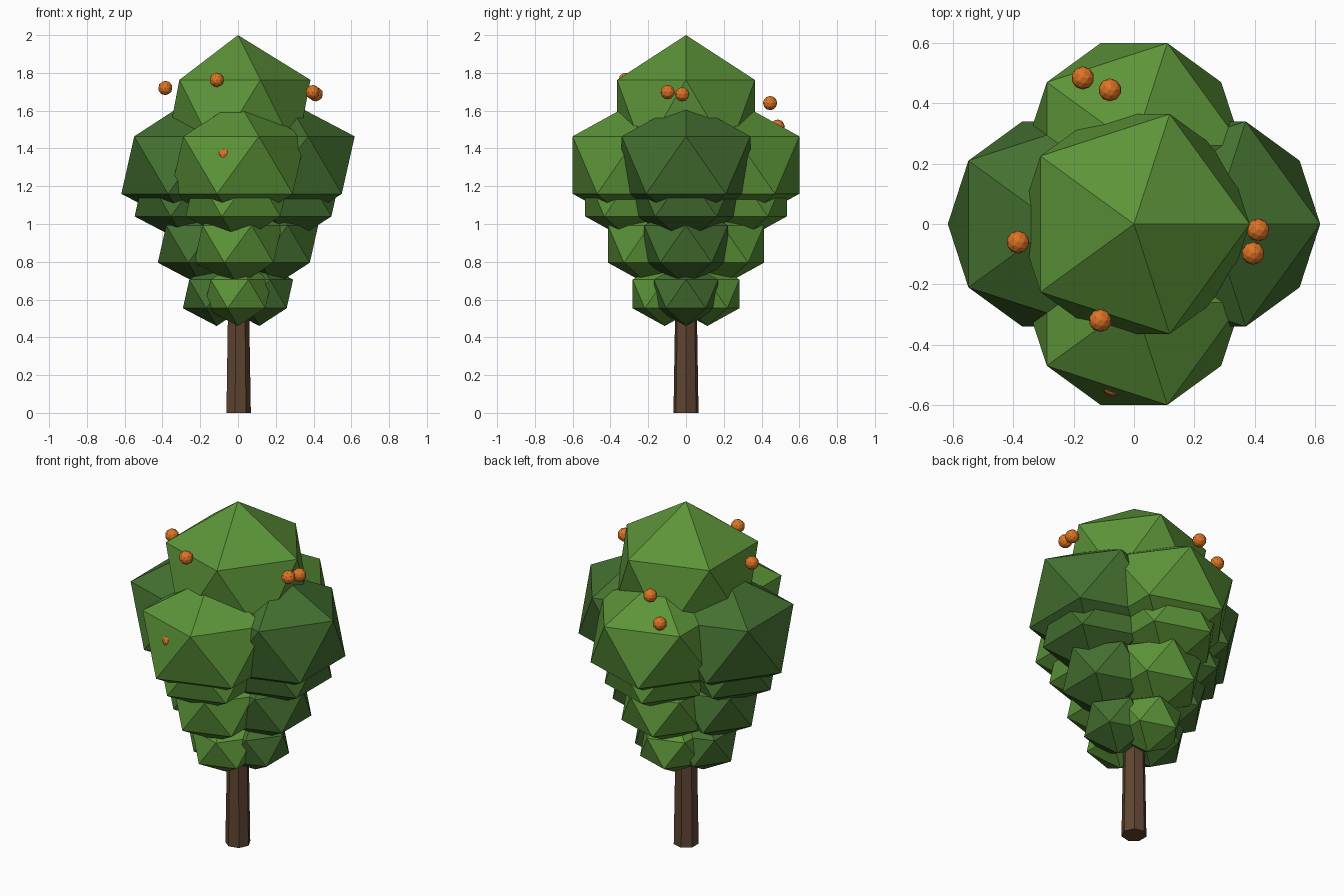
import bpy, math

if "Cube" in bpy.data.objects:
    bpy.data.objects.remove(bpy.data.objects["Cube"])


def material(name, color):
    m = bpy.data.materials.new(name)
    m.diffuse_color = (*color, 1)
    m.use_nodes = True
    m.node_tree.nodes["Principled BSDF"].inputs["Base Color"].default_value = m.diffuse_color
    return m


light_green = material("light green", (0.107, 0.296, 0.040))
dark_green = material("dark green", (0.058, 0.162, 0.030))
brown = material("bark brown", (0.117, 0.060, 0.031))
orange = material("fruit orange", (0.72, 0.175, 0.018))


def finish(name, mat):
    o = bpy.context.object
    o.name = name
    o.data.materials.append(mat)
    return o


def ball(name, mat, loc, r, squash=1.0, sub=1):
    bpy.ops.mesh.primitive_ico_sphere_add(subdivisions=sub, radius=r, location=loc)
    o = finish(name, mat)
    o.scale.z = squash
    return o


# Trunk: tapered seven-sided post running up into the crown
bpy.ops.mesh.primitive_cone_add(vertices=7, radius1=0.068, radius2=0.048,
                                depth=1.2, location=(0, 0, 0.6),
                                rotation=(0, 0, -math.pi / 2))
finish("trunk", brown)

# Crown: tiers of four squashed clumps (height, distance from axis, radius)
tiers = [(0.63, 0.113, 0.20), (0.894, 0.192, 0.26),
         (1.158, 0.27, 0.31), (1.312, 0.26, 0.40)]
for i, (z, d, r) in enumerate(tiers):
    for side, x, y, mat in (("right", 1, 0, dark_green), ("left", -1, 0, dark_green),
                            ("back", 0, 1, light_green), ("front", 0, -1, light_green)):
        ball(f"leaf_clump_{i + 1}_{side}", mat, (x * d, y * d, z), r, 0.85)
ball("crown_top", light_green, (0, 0, 1.571), 0.429)

# Fruits scattered around the upper crown
fruits = [(-0.17, 0.485, 1.515), (-0.08, 0.445, 1.64), (-0.385, -0.06, 1.72),
          (0.412, -0.02, 1.687), (0.395, -0.097, 1.698), (-0.112, -0.32, 1.763),
          (-0.07, -0.534, 1.37)]
for i, p in enumerate(fruits):
    ball(f"fruit_{i + 1}", orange, p, 0.038, sub=2)
